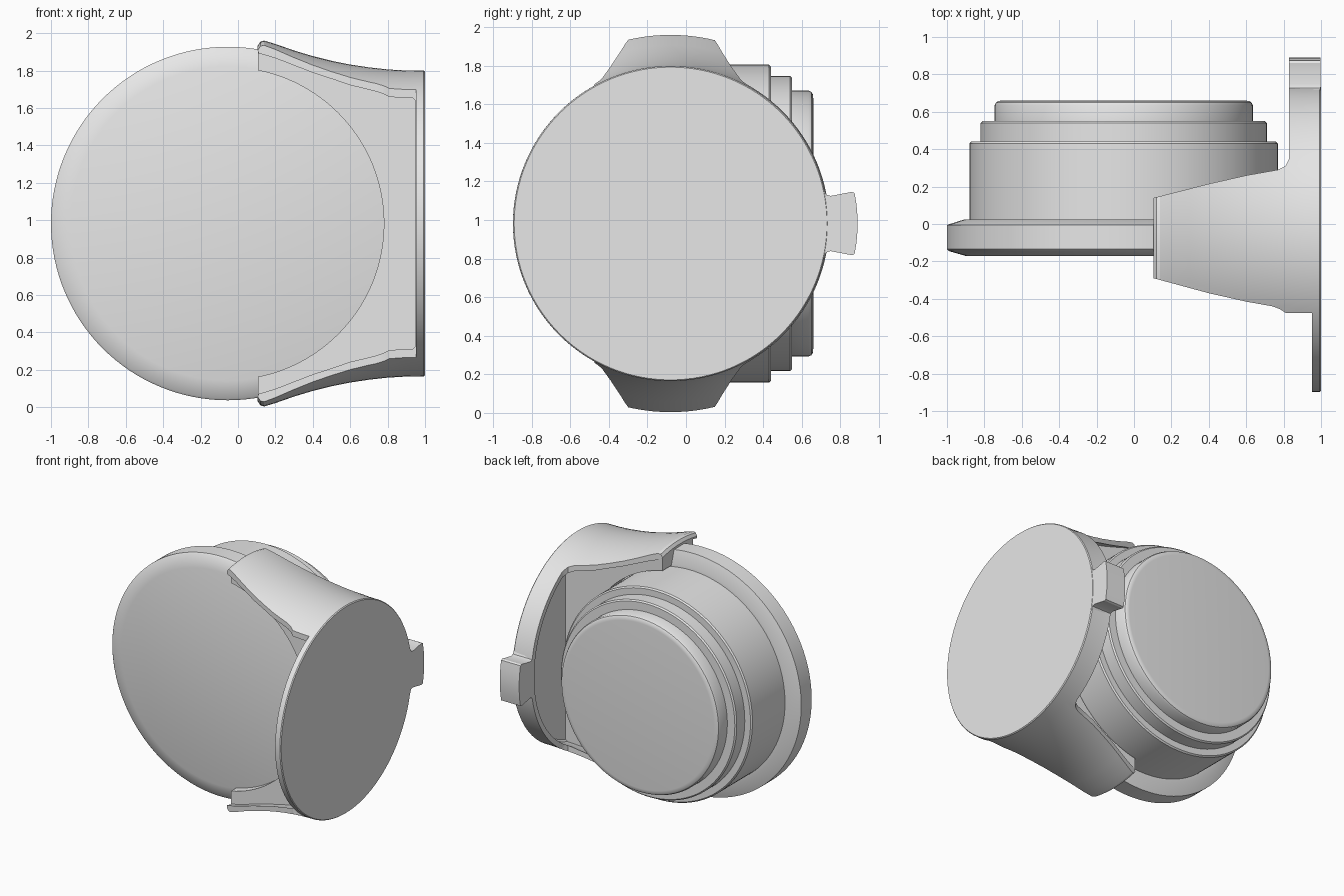
import bpy
import bmesh
import math

if "Cube" in bpy.data.objects:
    bpy.data.objects.remove(bpy.data.objects["Cube"], do_unlink=True)

grey = bpy.data.materials.new("plain_grey")
grey.use_nodes = True
grey.diffuse_color = (0.8, 0.8, 0.8, 1)
grey.node_tree.nodes["Principled BSDF"].inputs["Base Color"].default_value = (0.8, 0.8, 0.8, 1)

MID_Z = 0.982          # height of both axes
DISC_X = -0.055        # axis of the round body, along y
CAP_Y = -0.08          # axis of the side bracket, along x


def finish(name, bm):
    bmesh.ops.recalc_face_normals(bm, faces=bm.faces)
    mesh = bpy.data.meshes.new(name)
    bm.to_mesh(mesh)
    bm.free()
    mesh.materials.append(grey)
    obj = bpy.data.objects.new(name, mesh)
    bpy.context.collection.objects.link(obj)
    return obj


def revolve(name, profile, axis, sides=128):
    """Spin (along, radius) points about the body or bracket axis, ends capped."""
    bm = bmesh.new()
    rings = []
    for along, radius in profile:
        ring = []
        for i in range(sides):
            a = math.tau * i / sides
            u, z = radius * math.cos(a), MID_Z + radius * math.sin(a)
            ring.append(bm.verts.new((DISC_X + u, along, z) if axis == "y" else (along, CAP_Y + u, z)))
        rings.append(ring)
    for r0, r1 in zip(rings, rings[1:]):
        for i in range(sides):
            j = (i + 1) % sides
            bm.faces.new((r0[i], r0[j], r1[j], r1[i]))
    bm.faces.new(rings[0])
    bm.faces.new(rings[-1])
    return finish(name, bm)


def prism(name, outline, low, high, axis):
    """Extrude an outline: (x, y) along z, or (y, z) along x."""
    bm = bmesh.new()

    def ring(d):
        return [bm.verts.new((p, q, d) if axis == "z" else (d, p, q)) for p, q in outline]
    a, b = ring(low), ring(high)
    bm.faces.new(a)
    bm.faces.new(b)
    for i in range(len(a)):
        j = (i + 1) % len(a)
        bm.faces.new((a[i], a[j], b[j], b[i]))
    return finish(name, bm)


def activate(obj):
    bpy.ops.object.select_all(action="DESELECT")
    obj.select_set(True)
    bpy.context.view_layer.objects.active = obj


def boolean(obj, cutter, operation):
    cutter.hide_render = True
    mod = obj.modifiers.new("cut", "BOOLEAN")
    mod.operation = operation
    mod.solver = "EXACT"
    mod.object = cutter
    activate(obj)
    bpy.ops.object.modifier_apply(modifier=mod.name)
    bpy.data.objects.remove(cutter, do_unlink=True)


# Round body: flange, barrel and two stepped rings
flange = revolve("front_flange", [(-0.172, 0.84), (-0.145, 0.935), (-0.135, 0.945),
                                  (-0.005, 0.945), (0.025, 0.85), (0.025, 0.8)], "y")
barrel = revolve("barrel", [(0.0, 0.825), (0.43, 0.825), (0.44, 0.815), (0.44, 0.7)], "y")
step = revolve("middle_ring", [(0.42, 0.765), (0.54, 0.765), (0.55, 0.755), (0.55, 0.65)], "y")
back = revolve("back_cover", [(0.53, 0.69), (0.635, 0.69), (0.65, 0.683),
                              (0.658, 0.67), (0.66, 0.65)], "y")

# Bracket shell: flared cup, trimmed in plan to two arms, a rear rim and a thin cap
shell = revolve("bracket_shell", [
    (1.0, 0.811), (0.993, 0.817), (0.9, 0.818), (0.8, 0.824), (0.7, 0.835), (0.6, 0.85),
    (0.5, 0.87), (0.4, 0.895), (0.3, 0.925), (0.2, 0.96), (0.14, 0.978), (0.12, 0.973),
    (0.105, 0.95), (0.11, 0.935), (0.2, 0.915), (0.3, 0.885), (0.4, 0.857), (0.6, 0.812),
    (0.8, 0.784), (0.935, 0.778), (0.95, 0.765)], "x")
plan = prism("plan_cutter", [
    (0.05, -0.275), (0.105, -0.29), (0.4, -0.37), (0.6, -0.415), (0.74, -0.44), (0.78, -0.455),
    (0.81, -0.475), (0.952, -0.475), (0.952, -1.2), (1.2, -1.2), (1.2, 1.2), (0.83, 1.2),
    (0.83, 0.35), (0.81, 0.31), (0.77, 0.29), (0.6, 0.26), (0.4, 0.215), (0.105, 0.14),
    (0.05, 0.125)], -0.5, 2.5, "z")
boolean(shell, plan, "INTERSECT")

# Web joining the arms, bored out around the round body
web = revolve("bracket_web", [(0.96, 0.79), (0.8, 0.8), (0.6, 0.83), (0.4, 0.875),
                              (0.25, 0.918), (0.107, 0.945)], "x")
slab = prism("slab_cutter", [(0.0, -0.24), (1.2, -0.24), (1.2, 0.14), (0.0, 0.14)], -0.5, 2.5, "z")
boolean(web, slab, "INTERSECT")
bore = revolve("bore_cutter", [(-1.0, 0.835), (1.0, 0.835)], "y")
boolean(web, bore, "DIFFERENCE")

# Rear latch tab, mirrored about the mid height
half = [(0.70, 0.19), (0.716, 0.175), (0.727, 0.15), (0.75, 0.143), (0.86, 0.164),
        (0.874, 0.158), (0.884, 0.10), (0.89, 0.03)]
outline = [(y, MID_Z + h) for y, h in half] + [(y, MID_Z - h) for y, h in reversed(half)]
tab = prism("latch_tab", outline, 0.83, 0.998, "x")

for part in (flange, barrel, step, back, shell, web, tab):
    activate(part)
    bpy.ops.object.shade_smooth_by_angle(angle=math.radians(30))
